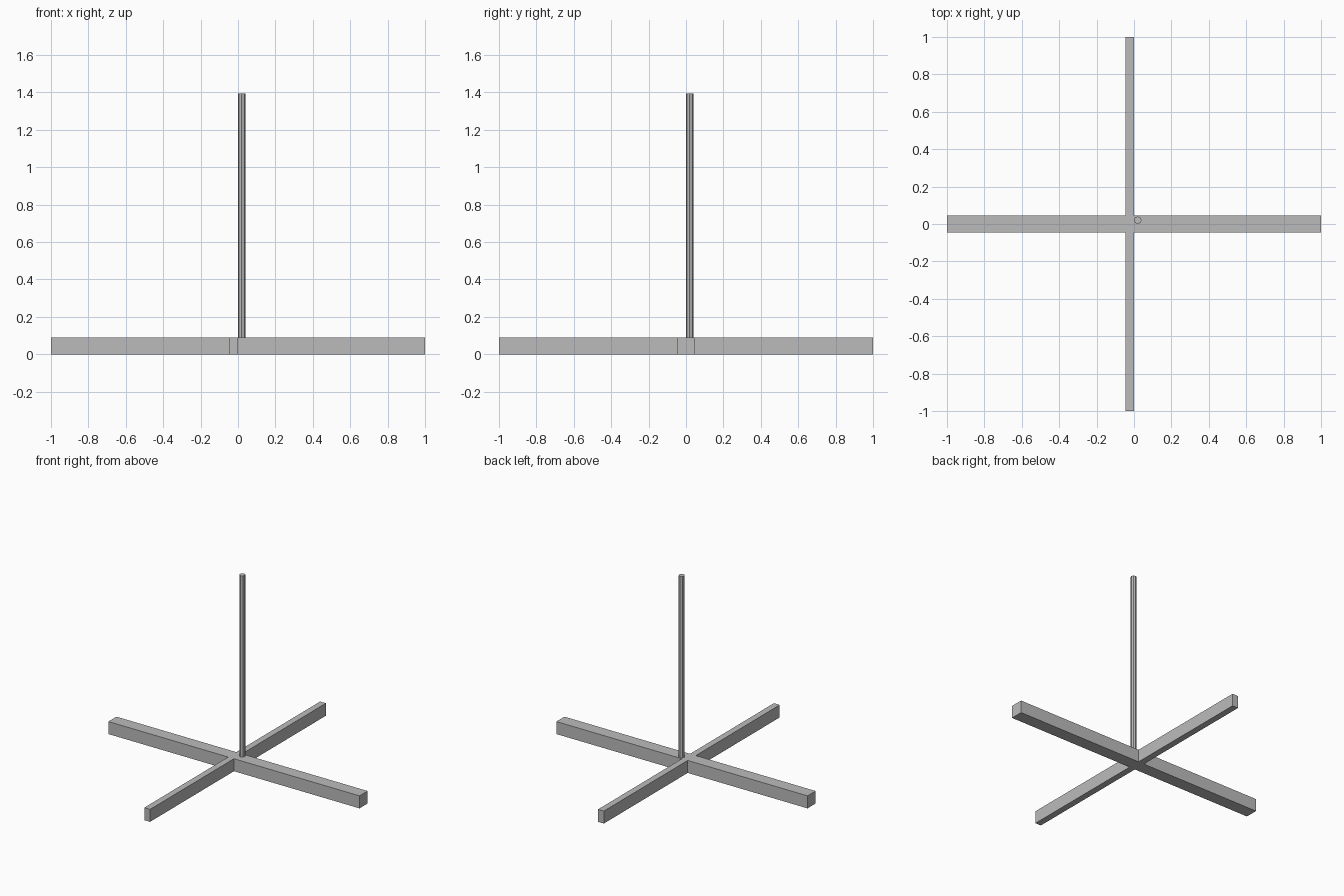
import bpy

cube = bpy.data.objects.get("Cube")
if cube:
    bpy.data.objects.remove(cube, do_unlink=True)

# One plain grey for the whole stand
grey = bpy.data.materials.new("grey")
grey.use_nodes = True
colour = (0.5, 0.5, 0.5, 1)
grey.diffuse_color = colour
grey.node_tree.nodes["Principled BSDF"].inputs["Base Color"].default_value = colour

HEIGHT = 0.09    # beam height
HALF = 0.046     # half width of the wide beam
RADIUS = 0.02    # pole radius
TOP = 1.395      # pole top


def finish(name):
    obj = bpy.context.object
    obj.name = name
    obj.data.materials.append(grey)
    return obj


def beam(name, x0, x1, y0, y1):
    bpy.ops.mesh.primitive_cube_add(
        size=1, location=((x0 + x1) / 2, (y0 + y1) / 2, HEIGHT / 2))
    obj = finish(name)
    obj.scale = (x1 - x0, y1 - y0, HEIGHT)
    bpy.ops.object.transform_apply(location=False, rotation=False, scale=True)


# Crossed base: a wide beam side to side, a narrow leg at front and back
beam("cross_beam", -1, 1, -HALF, HALF)
beam("front_leg", -HALF, 0, -1, -HALF)
beam("back_leg", -HALF, 0, HALF, 1)

# Upright pole, standing just off the crossing
bpy.ops.mesh.primitive_cylinder_add(
    vertices=8, radius=RADIUS, depth=TOP - HEIGHT,
    location=(RADIUS, RADIUS, (TOP + HEIGHT) / 2))
finish("pole")
